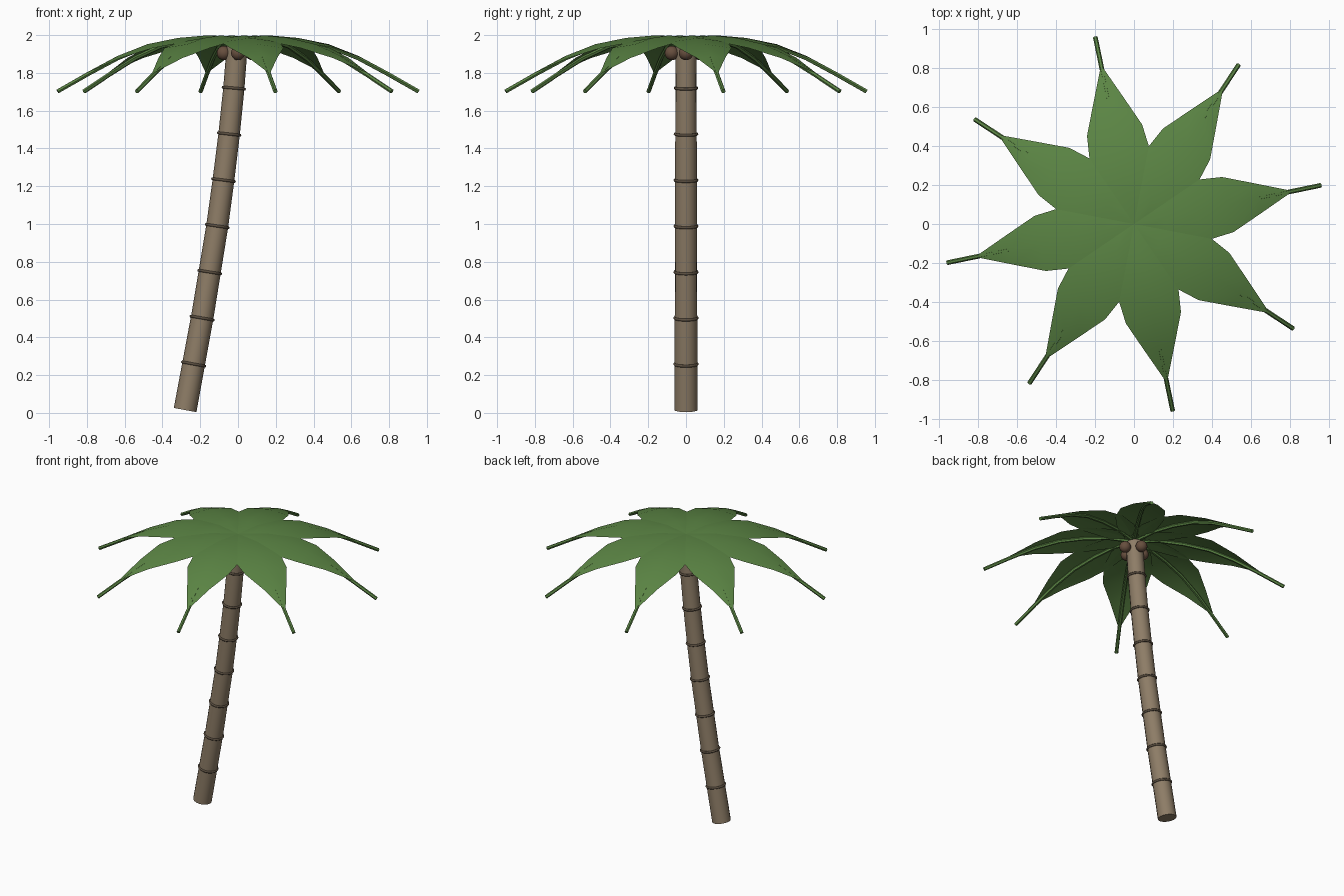
import bpy, bmesh, math
from mathutils import Vector, Matrix

cube = bpy.data.objects.get("Cube")
if cube:
    bpy.data.objects.remove(cube, do_unlink=True)


def material(name, rgb):
    mat = bpy.data.materials.new(name)
    mat.use_nodes = True
    mat.diffuse_color = (*rgb, 1)
    mat.node_tree.nodes["Principled BSDF"].inputs["Base Color"].default_value = (*rgb, 1)
    return mat


LEAF = material("leaf green", (0.105, 0.235, 0.058))
BARK = material("bark tan", (0.27, 0.205, 0.135))
BAND = material("bark band brown", (0.105, 0.078, 0.052))
NUT = material("nut brown", (0.135, 0.077, 0.048))


def finish(name, bm, mat, angle=40):
    bmesh.ops.recalc_face_normals(bm, faces=bm.faces)
    mesh = bpy.data.meshes.new(name)
    bm.to_mesh(mesh)
    bm.free()
    mesh.materials.append(mat)
    obj = bpy.data.objects.new(name, mesh)
    bpy.context.collection.objects.link(obj)
    bpy.ops.object.select_all(action="DESELECT")
    obj.select_set(True)
    bpy.context.view_layer.objects.active = obj
    bpy.ops.object.shade_smooth_by_angle(angle=math.radians(angle))
    return obj


def tangent(points, i):
    return (points[min(i + 1, len(points) - 1)] - points[max(i - 1, 0)]).normalized()


def tube(name, points, radii, sides, mat):
    """Sweep a round section along points lying in the xz plane."""
    bm = bmesh.new()
    rows = []
    for i, (p, r) in enumerate(zip(points, radii)):
        side = Vector((0, 1, 0))
        up = tangent(points, i).cross(side)
        angles = [2 * math.pi * k / sides for k in range(sides)]
        rows.append([bm.verts.new(p + r * (math.cos(a) * side + math.sin(a) * up)) for a in angles])
    for a, b in zip(rows, rows[1:]):
        for k in range(sides):
            n = (k + 1) % sides
            bm.faces.new((a[k], a[n], b[n], b[k]))
    bm.faces.new(rows[0])
    bm.faces.new(rows[-1])
    return finish(name, bm, mat)


# Leaning trunk
steps = 8
trunk_x = (-0.28, -0.235, -0.19, -0.15, -0.11, -0.077, -0.047, -0.022, -0.003)
trunk = [Vector((x, 0, 0.015 + 0.2435 * i)) for i, x in enumerate(trunk_x)]
tube("trunk", trunk, [0.061 - 0.0007 * i for i in range(steps + 1)], 16, BARK)

# Raised bands around the trunk joints
for i in range(1, steps):
    bpy.ops.mesh.primitive_torus_add(
        major_segments=20, minor_segments=6, major_radius=0.0605 - 0.0005 * i, minor_radius=0.008,
        location=trunk[i], rotation=tangent(trunk, i).to_track_quat("Z", "Y").to_euler())
    band = bpy.context.object
    band.name = f"trunk_band_{i}"
    band.data.materials.append(BAND)
    bpy.ops.object.shade_smooth()

# Nuts clustered under the crown
for i in range(4):
    bm = bmesh.new()
    a = math.pi / 2 * i
    spot = Vector((0.075 * math.cos(a), 0.075 * math.sin(a), 1.905))
    bmesh.ops.create_uvsphere(bm, u_segments=14, v_segments=10, radius=0.038,
                              matrix=Matrix.Translation(spot))
    finish(f"nut_{i + 1}", bm, NUT)

# Fronds: distance from the centre, height, half width of the blade
stations = [(0, 1.985, 0.05), (0.1625, 1.999, 0.13), (0.325, 1.985, 0.16),
            (0.49, 1.952, 0.144), (0.65, 1.89, 0.077), (0.812, 1.805, 0.008)]
DROOP = 0.14
rib_path = [Vector((u, 0, z - 0.012)) for u, z, w in stations] + [Vector((0.975, 0, 1.702))]

for i in range(8):
    turn = Matrix.Rotation(math.radians(11.7 + 45 * i), 4, "Z")
    bm = bmesh.new()
    rows = [[bm.verts.new((u, s * w, z - abs(s) * w * DROOP)) for s in (-1, 0, 1)]
            for u, z, w in stations]
    for a, b in zip(rows, rows[1:]):
        for k in range(2):
            bm.faces.new((a[k], b[k], b[k + 1], a[k + 1]))
    blade = finish(f"frond_blade_{i + 1}", bm, LEAF, 30)
    blade.data.transform(turn)
    rib = tube(f"frond_rib_{i + 1}", rib_path, [0.012] * len(rib_path), 6, LEAF)
    rib.data.transform(turn)
